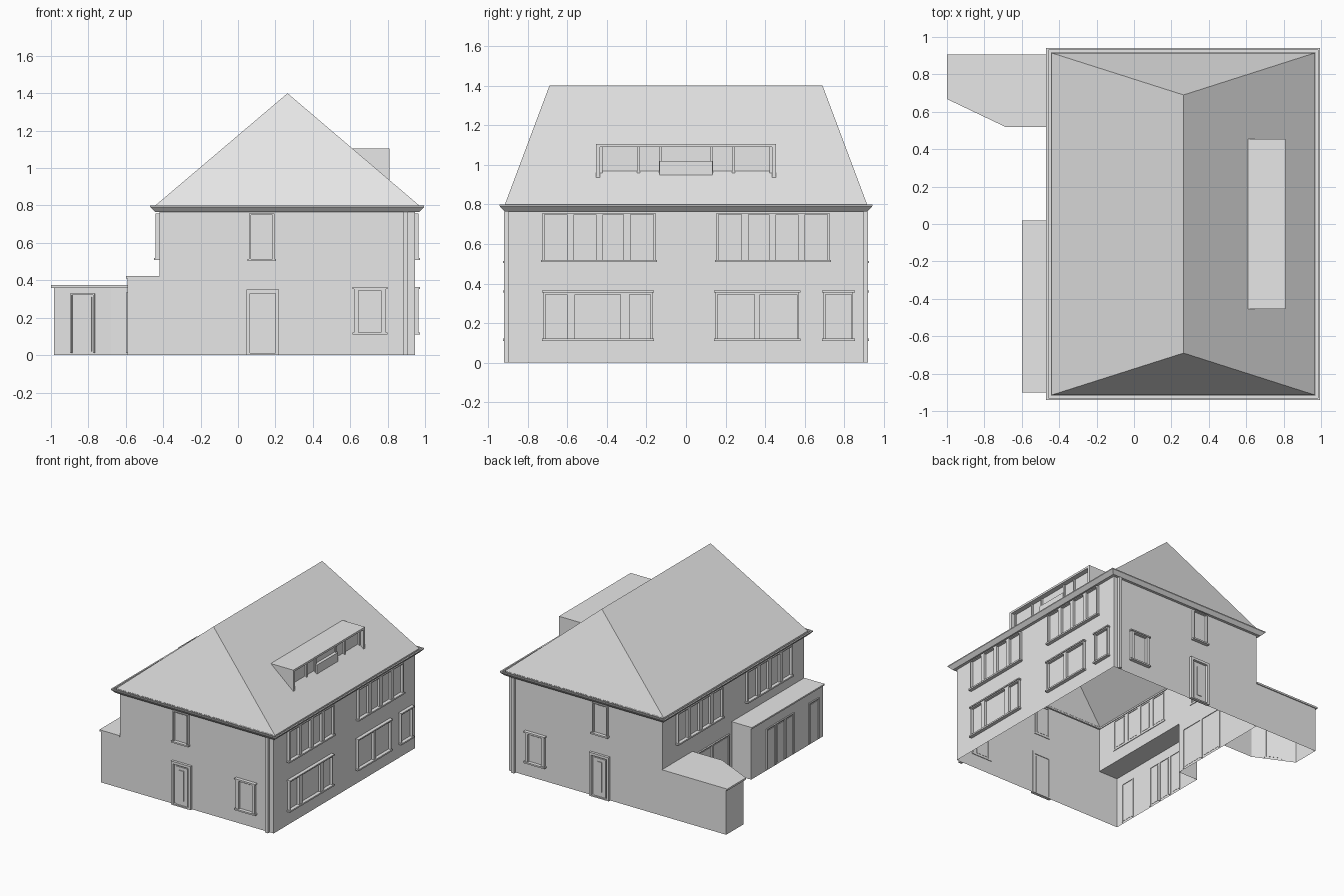
import bpy, bmesh, math
from mathutils import Matrix, Vector

cube = bpy.data.objects.get("Cube")
if cube:
    bpy.data.objects.remove(cube, do_unlink=True)

grey = bpy.data.materials.new("light_grey")
grey.use_nodes = True
grey.diffuse_color = (0.8, 0.8, 0.8, 1)
grey.node_tree.nodes["Principled BSDF"].inputs["Base Color"].default_value = (0.8, 0.8, 0.8, 1)

X0, X1, Y = -0.42, 0.945, 0.897       # main wall faces
CX, HX = (X0 + X1) / 2, (X1 - X0) / 2
EAVES, STEP = 0.765, 0.41


def finish(name, bm, recalc=False):
    if recalc:
        bmesh.ops.recalc_face_normals(bm, faces=bm.faces)
    mesh = bpy.data.meshes.new(name)
    bm.to_mesh(mesh)
    bm.free()
    mesh.materials.append(grey)
    obj = bpy.data.objects.new(name, mesh)
    bpy.context.collection.objects.link(obj)
    return obj


def loft(bm, rings, closed=True):
    """Join successive point rings with quads."""
    rows = [[bm.verts.new(p) for p in ring] for ring in rings]
    n = len(rows[0])
    for a, b in zip(rows, rows[1:]):
        for i in range(n if closed else n - 1):
            j = (i + 1) % n
            bm.faces.new((a[i], a[j], b[j], b[i]))
    return rows


def walls(name, path, z0, z1, closed=True):
    bm = bmesh.new()
    loft(bm, [[(x, y, z) for x, y in path] for z in (z0, z1)], closed)
    return finish(name, bm)


def slab(name, path, z0, z1):
    bm = bmesh.new()
    low, high = loft(bm, [[(x, y, z) for x, y in path] for z in (z0, z1)])
    bm.faces.new(low)
    bm.faces.new(high)
    return finish(name, bm, True)


def rect(x0, x1, y0, y1):
    return [(x0, y0), (x1, y0), (x1, y1), (x0, y1)]


def box(bm, frame, u, z, d):
    """Box on a wall: u along it, z up, d outward."""
    size = Matrix.Diagonal((u[1] - u[0], z[1] - z[0], d[1] - d[0], 1))
    mid = Matrix.Translation((sum(u) / 2, sum(z) / 2, sum(d) / 2))
    bmesh.ops.create_cube(bm, size=1, matrix=frame @ mid @ size)


def wall_frame(origin, along, out):
    m = Matrix((Vector(along), Vector((0, 0, 1)), Vector(out))).transposed().to_4x4()
    m.translation = origin
    return m


FRONT = wall_frame((0, -Y, 0), (1, 0, 0), (0, -1, 0))
BACK = wall_frame((0, Y, 0), (1, 0, 0), (0, 1, 0))
RIGHT = wall_frame((X1, 0, 0), (0, 1, 0), (1, 0, 0))
LEFT = wall_frame((X0, 0, 0), (0, 1, 0), (-1, 0, 0))
ANNEX = wall_frame((-0.59, 0, 0), (0, 1, 0), (-1, 0, 0))


def window(name, frame, panes, z0, z1, lintel=True, jamb=0.01, sill=True, depth=0.02):
    bm = bmesh.new()
    first, last = panes[0][0], panes[-1][1]
    # jambs and mullions
    edges = [first - jamb] + [e for p in panes for e in p] + [last + jamb]
    for a, b in zip(edges[::2], edges[1::2]):
        box(bm, frame, (a, b), (z0, z1), (-0.005, depth))
    box(bm, frame, (first - jamb, last + jamb), (z1 - 0.008, z1), (-0.005, depth))
    # sill and lintel
    span = (first - jamb - 0.008, last + jamb + 0.008)
    if sill:
        box(bm, frame, span, (z0 - 0.012, z0), (-0.005, depth + 0.008))
    if lintel:
        box(bm, frame, span, (z1, z1 + 0.01), (-0.005, depth + 0.008))
    # glass plates
    for a, b in panes:
        box(bm, frame, (a + 0.01, b - 0.01), (z0 + 0.01, z1 - 0.018), (-0.002, 0.004))
    return finish(name, bm, True)


def door(name, frame, u0, u1, top):
    bm = bmesh.new()
    for a in (u0, u1 - 0.02):
        box(bm, frame, (a, a + 0.02), (0, top), (-0.005, 0.02))
    box(bm, frame, (u0, u1), (top - 0.02, top), (-0.005, 0.02))
    box(bm, frame, (u0 + 0.035, u1 - 0.035), (0.005, top - 0.035), (-0.002, 0.007))
    mid = (u0 + u1) / 2
    box(bm, frame, (mid - 0.02, mid + 0.02), (0.05, top - 0.06), (0.005, 0.013))
    box(bm, frame, (u0, u1), (0, 0.01), (-0.005, 0.02))
    return finish(name, bm, True)


# Open-bottomed wall shells, the lower one including the side annex
walls("ground_floor_walls",
      [(X0, 0.015), (-0.59, 0.015), (-0.59, -Y), (X1, -Y), (X1, Y), (X0, Y)], 0, STEP)
walls("upper_floor_walls", rect(X0, X1, -Y, Y), STEP, EAVES)
slab("annex_roof", rect(-0.6, X0, -Y - 0.005, 0.02), STEP, 0.422)

# Rear side wing with a chamfered corner
walls("wing_walls", [(X0, Y), (-0.985, Y), (-0.985, 0.675), (-0.68, 0.53), (X0, 0.53)],
      0, 0.36, False)
slab("wing_roof", [(X0, Y + 0.008), (-1, Y + 0.008), (-1, 0.668), (-0.685, 0.518), (X0, 0.518)],
     0.36, 0.374)

# Gutter around the eaves
bm = bmesh.new()
profile = [(0, 0.765), (0.023, 0.765), (0.05, 0.792), (0.05, 0.8), (0.038, 0.8),
           (0.038, 0.788), (0.022, 0.788), (0.022, 0.8)]
loft(bm, [[(x, y, z) for x, y in rect(X0 - o, X1 + o, -Y - o * 0.9, Y + o * 0.9)]
          for o, z in profile])
finish("gutter", bm)

# Hipped roof
bm = bmesh.new()
base = [bm.verts.new((x, y, 0.8)) for x, y in rect(X0 - 0.022, X1 + 0.024, -Y - 0.018, Y + 0.018)]
ridge = [bm.verts.new((0.265, s * 0.69, 1.4)) for s in (-1, 1)]
for f in ((base[0], base[1], ridge[0]), (base[1], base[2], ridge[1], ridge[0]),
          (base[2], base[3], ridge[1]), (base[3], base[0], ridge[0], ridge[1])):
    bm.faces.new(f)
finish("hipped_roof", bm)

# Dormer: wedge cheeks, flat top and recessed glazing
bm = bmesh.new()
for y0, y1 in ((-0.455, -0.435), (0.435, 0.455)):
    a, b = loft(bm, [[(0.605, y, 1.104), (0.81, y, 1.104), (0.81, y, 0.934)] for y in (y0, y1)])
    bm.faces.new(a)
    bm.faces.new(b)
finish("dormer_cheeks", bm, True)
slab("dormer_roof", rect(0.605, 0.81, -0.455, 0.455), 1.09, 1.106)
bm = bmesh.new()
DORMER = wall_frame((0.77, 0, 0), (0, 1, 0), (1, 0, 0))
box(bm, DORMER, (-0.44, 0.44), (0.965, 1.095), (-0.01, 0))
for u in (-0.43, -0.24, -0.13, 0.13, 0.24, 0.43):
    box(bm, DORMER, (u - 0.007, u + 0.007), (0.955, 1.095), (0, 0.012))
box(bm, DORMER, (-0.135, 0.135), (0.94, 1.02), (0, 0.025))
finish("dormer_glazing", bm, True)

# Upper windows on both long sides
row = [(0.165, 0.28), (0.315, 0.42), (0.455, 0.565), (0.6, 0.715)]
mirrored = [(-b, -a) for a, b in reversed(row)]
for side, frame in (("right", RIGHT), ("left", LEFT)):
    for end, panes in (("rear", row), ("front", mirrored)):
        window(f"{side}_upper_{end}_windows", frame, panes, 0.52, 0.757, lintel=False)

# Ground floor windows on the right
window("right_lower_front_windows", RIGHT,
       [(-0.71, -0.6), (-0.56, -0.33), (-0.285, -0.18)], 0.122, 0.354)
window("right_lower_middle_windows", RIGHT, [(0.16, 0.345), (0.375, 0.56)], 0.122, 0.354)
window("right_lower_rear_window", RIGHT, [(0.705, 0.835)], 0.122, 0.354)

# Matching openings on the two gable-end walls
for end, frame in (("front", FRONT), ("back", BACK)):
    window(f"{end}_upper_window", frame, [(0.07, 0.185)], 0.515, 0.757, lintel=False)
    window(f"{end}_lower_window", frame, [(0.645, 0.765)], 0.122, 0.354, jamb=0.025)
    door(f"{end}_door", frame, 0.045, 0.22, 0.35)
    bm = bmesh.new()
    box(bm, frame, (0.885, 0.91), (0, EAVES), (0, 0.022))
    finish(f"{end}_downpipe", bm, True)

# Garden doors on the left, annex and wing
window("garden_doors", LEFT, [(0.07, 0.26), (0.28, 0.47)], 0.01, 0.34, False, sill=False, depth=0.012)
window("annex_glass_doors", ANNEX, [(-0.51, -0.42), (-0.4, -0.3), (-0.28, -0.185)],
       0.01, 0.335, False, sill=False, depth=0.01)
window("annex_side_door", ANNEX, [(-0.83, -0.72)], 0.01, 0.335, False, sill=False, depth=0.01)
along = Vector((0.305, -0.145, 0)).normalized()
WING = wall_frame((-0.985, 0.675, 0), along, (along.y, -along.x, 0))
window("wing_door", WING, [(0.11, 0.235)], 0.01, 0.33, False, sill=False, depth=0.008)
